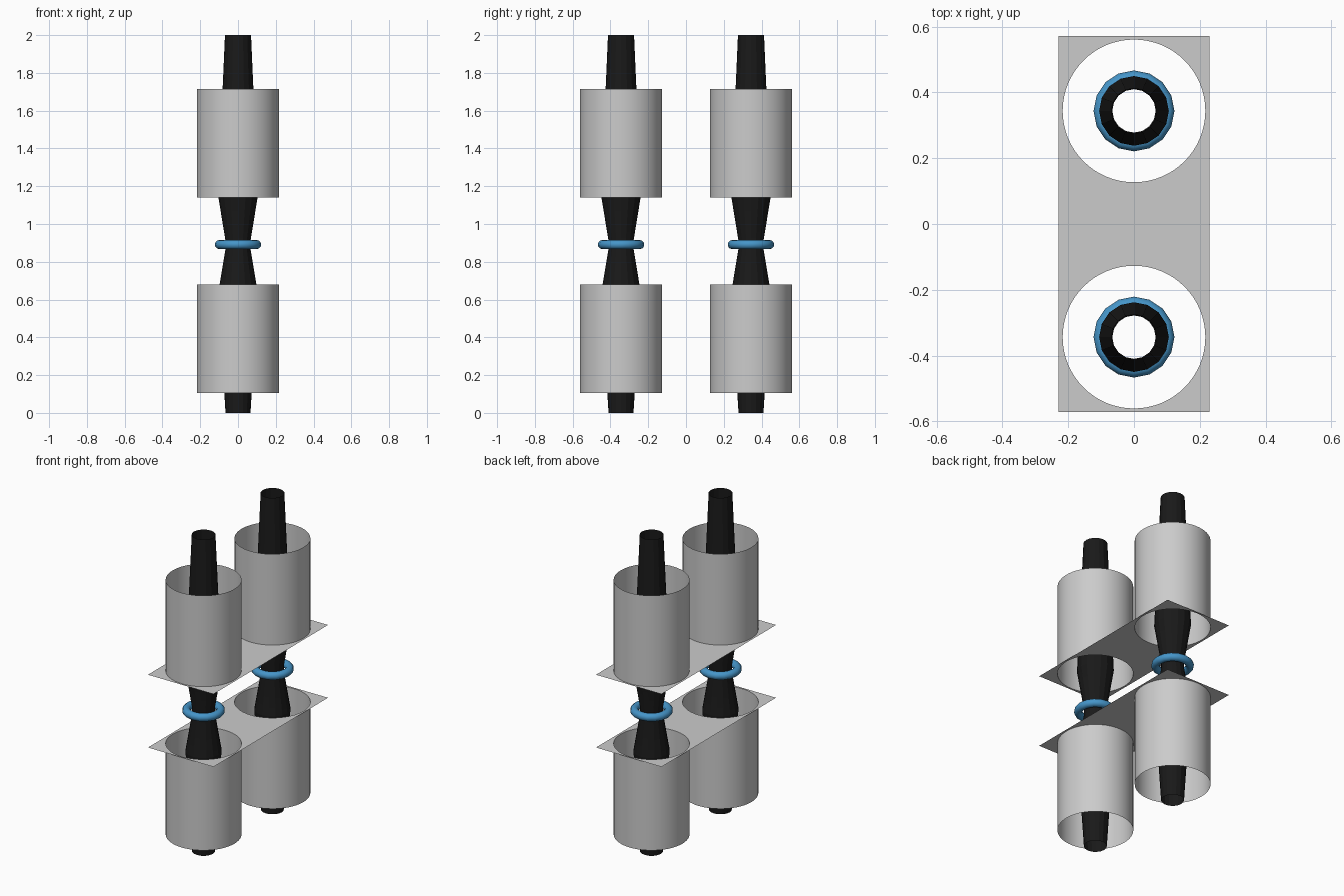
import bpy, bmesh, math

if "Cube" in bpy.data.objects:
    bpy.data.objects.remove(bpy.data.objects["Cube"])

CY = 0.344          # distance of each column from the centre
HALF_X, HALF_Y = 0.229, 0.572
SLEEVE_R, SEG = 0.217, 64


def material(name, rgb):
    m = bpy.data.materials.new(name)
    m.diffuse_color = (*rgb, 1)
    m.use_nodes = True
    m.node_tree.nodes["Principled BSDF"].inputs["Base Color"].default_value = m.diffuse_color
    return m


def finish(bm, name, mat=None, angle=30):
    me = bpy.data.meshes.new(name)
    bm.to_mesh(me)
    bm.free()
    ob = bpy.data.objects.new(name, me)
    bpy.context.collection.objects.link(ob)
    if mat:
        me.materials.append(mat)
    bpy.ops.object.select_all(action='DESELECT')
    ob.select_set(True)
    bpy.context.view_layer.objects.active = ob
    bpy.ops.object.shade_smooth_by_angle(angle=math.radians(angle))
    return ob


def ring(bm, r, z, n, cy=0):
    return [bm.verts.new((r * math.cos(2 * math.pi * i / n),
                          cy + r * math.sin(2 * math.pi * i / n), z)) for i in range(n)]


def bridge(bm, a, b):
    n = len(a)
    for i in range(n):
        j = (i + 1) % n
        bm.faces.new((a[i], a[j], b[j], b[i]))


def holder(name, z_plate, z_end):
    """Thin plate with two round holes and an open sleeve on each hole."""
    bm = bmesh.new()
    for s in (-1, 1):
        cy = s * CY
        rim = ring(bm, SLEEVE_R, z_plate, SEG, cy)
        end = ring(bm, SLEEVE_R, z_end, SEG, cy)
        bridge(bm, *((rim, end) if z_end > z_plate else (end, rim)))
        # plate half: project the rim onto the surrounding rectangle
        y_lo, y_hi = sorted((0, s * HALF_Y))
        outer = []
        for i in range(SEG):
            a = 2 * math.pi * i / SEG
            c, d = math.cos(a), math.sin(a)
            k = max(abs(c), abs(d))
            y = cy + (d / k) * ((y_hi - cy) if d > 0 else (cy - y_lo))
            outer.append(bm.verts.new((HALF_X * c / k, y, z_plate)))
        bridge(bm, outer, rim)
    bmesh.ops.remove_doubles(bm, verts=bm.verts, dist=1e-5)
    for f in bm.faces:
        if abs(f.normal.z) > 0.5 and f.normal.z < 0:
            f.normal_flip()
    return finish(bm, name)


holder("upper_holder", 1.14, 1.715)
holder("lower_holder", 0.68, 0.105)

black = material("black", (0.01, 0.01, 0.01))
blue = material("blue", (0.06, 0.3, 0.58))

# open tube outline, bottom to top: (radius, z)
PROFILE = [(0.066, 0), (0.105, 0.635), (0.066, 0.87),
           (0.066, 0.91), (0.106, 1.155), (0.069, 2.0)]

for s, side in ((-1, "front"), (1, "back")):
    # hollow tapered tube
    bm = bmesh.new()
    rings = [ring(bm, r, z, 16, s * CY) for r, z in PROFILE]
    for a, b in zip(rings, rings[1:]):
        bridge(bm, a, b)
    finish(bm, side + "_tube", black, 10)

    # collar ring around the waist
    bm = bmesh.new()
    loops = []
    for k in range(12):
        t = 2 * math.pi * k / 12
        loops.append(ring(bm, 0.099 + 0.024 * math.cos(t), 0.891 + 0.024 * math.sin(t), 16, s * CY))
    for k in range(12):
        bridge(bm, loops[k], loops[(k + 1) % 12])
    finish(bm, side + "_collar", blue, 40)
